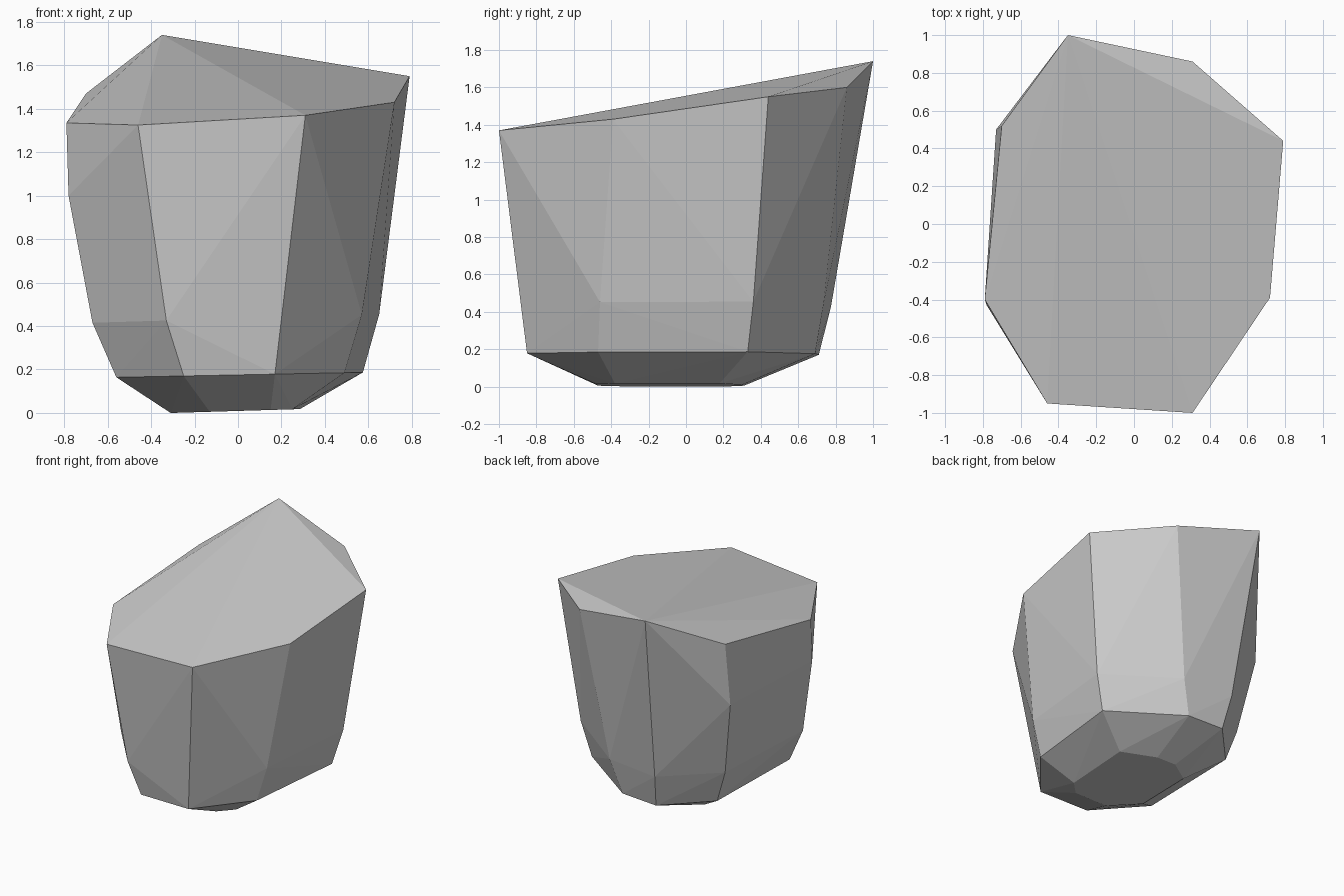
import bpy
import bmesh

default_cube = bpy.data.objects.get("Cube")
if default_cube:
    bpy.data.objects.remove(default_cube, do_unlink=True)


def flat_material(name, colour):
    """Create a plain matte material in a single colour."""
    material = bpy.data.materials.new(name)
    material.use_nodes = True
    material.diffuse_color = colour
    shader = material.node_tree.nodes["Principled BSDF"]
    shader.inputs["Base Color"].default_value = colour
    shader.inputs["Roughness"].default_value = 0.9
    return material


def ring(outline, height, slope):
    """Lift a flat outline to a height, tilting it gently along x."""
    return [(x, y, height + slope * x) for x, y in outline]


# Underside: the small worn patch that the boulder rests on
underside = ring([(-.13, .31), (.03, .3), (.285, .18), (.25, -.38),
                  (.15, -.48), (-.13, -.47), (-.31, -.27), (-.3, .2)],
                 height=.009, slope=.03)

# Lower edge: sharp break between the underside and the walls
lower_edge = ring([(-.24, .71), (.06, .69), (.575, .33), (.49, -.47),
                   (.17, -.85), (-.25, -.83), (-.56, -.47), (-.54, .39)],
                  height=.175, slope=.02)

# Wall bend: soft crease low on the walls, absent on the straight front corner
wall_bend = ring([(-.275, .775), (.14, .735), (.65, .36), (.57, -.46),
                  (-.33, -.88), (-.67, -.475), (-.626, .415)],
                 height=.435, slope=.03)

# Side bulge: two extra corners high on the narrow side
side_bulge = ring([(-.78, -.43), (-.73, .5)], height=1, slope=0)

# Rim: slanted crown rising to a peak at the back
rim = [(-.35, 1, 1.74), (.31, .86, 1.6), (.79, .44, 1.55), (.72, -.39, 1.43),
       (.31, -1, 1.37), (-.46, -.95, 1.325), (-.79, -.4, 1.335), (-.7, .52, 1.47)]

# Wrap all the corners in one faceted skin
bm = bmesh.new()
for point in underside + lower_edge + wall_bend + side_bulge + rim:
    bm.verts.new(point)
hull = bmesh.ops.convex_hull(bm, input=bm.verts[:])
loose = {item for item in hull["geom_interior"] + hull["geom_unused"]
         if isinstance(item, bmesh.types.BMVert)}
bmesh.ops.delete(bm, geom=list(loose), context="VERTS")
bmesh.ops.recalc_face_normals(bm, faces=bm.faces[:])

# Boulder object with flat facets
mesh = bpy.data.meshes.new("boulder")
for face in bm.faces:
    face.smooth = False
bm.to_mesh(mesh)
bm.free()
mesh.materials.append(flat_material("stone grey", (.6, .6, .6, 1)))
boulder = bpy.data.objects.new("boulder", mesh)
bpy.context.scene.collection.objects.link(boulder)
